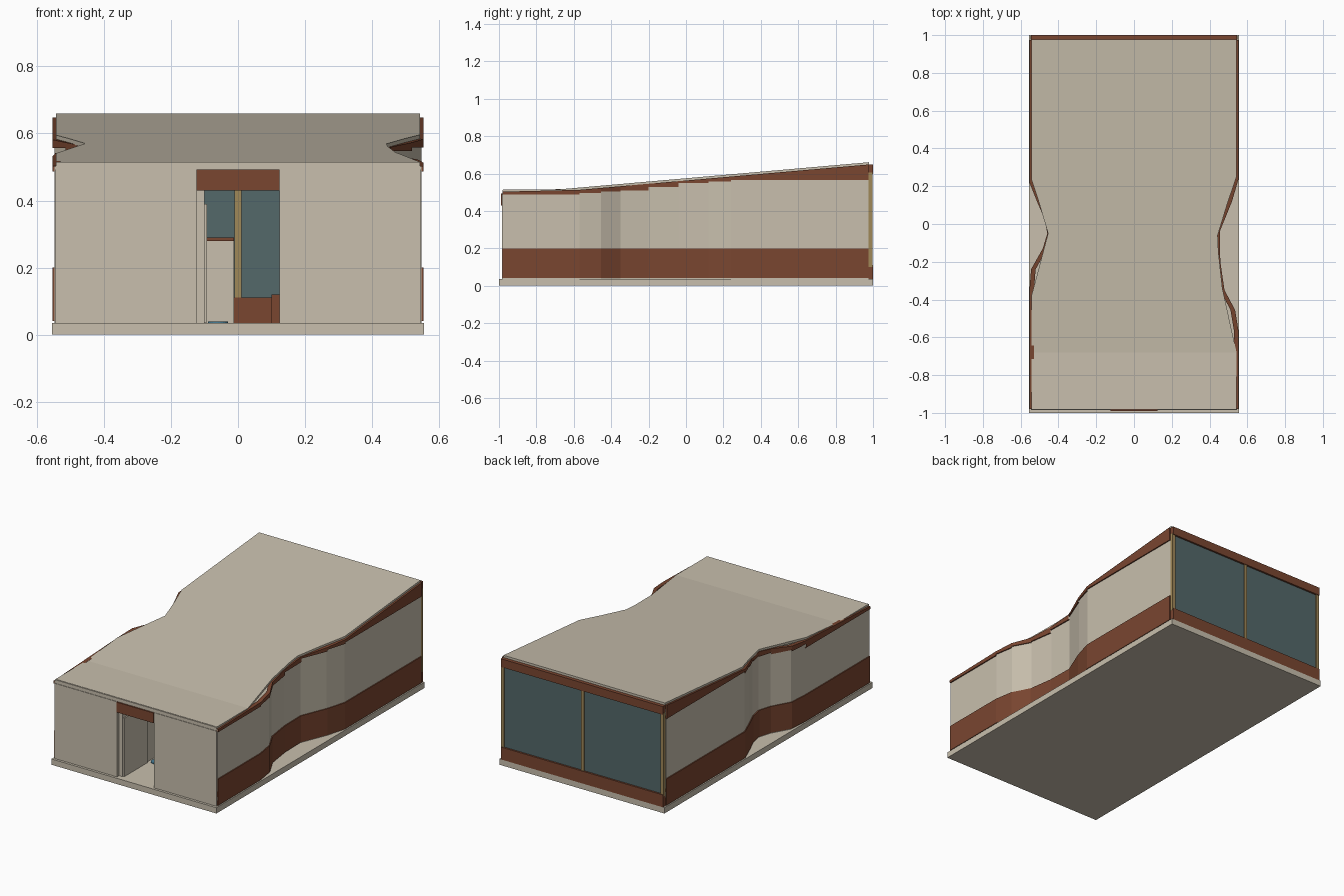
import bpy, bmesh

if "Cube" in bpy.data.objects:
    bpy.data.objects.remove(bpy.data.objects["Cube"])


def material(name, rgb):
    lin = [(c / 255 / 12.92) if c < 10 else ((c / 255 + 0.055) / 1.055) ** 2.4 for c in rgb]
    m = bpy.data.materials.new(name)
    m.diffuse_color = (*lin, 1)
    m.use_nodes = True
    m.node_tree.nodes["Principled BSDF"].inputs["Base Color"].default_value = m.diffuse_color
    return m


BEIGE = material("warm plaster", (200, 191, 173))
BROWN = material("brown timber", (122, 70, 48))
GLASS = material("dark teal glass", (84, 104, 106))
TAN = material("tan frame", (160, 136, 88))
BLUE = material("blue rug", (70, 125, 150))


def finish(name, bm, mat):
    bmesh.ops.recalc_face_normals(bm, faces=bm.faces)
    mesh = bpy.data.meshes.new(name)
    bm.to_mesh(mesh)
    bm.free()
    mesh.materials.append(mat)
    ob = bpy.data.objects.new(name, mesh)
    bpy.context.collection.objects.link(ob)
    return ob


def box(name, x0, x1, y0, y1, z0, z1, mat):
    bm = bmesh.new()
    bmesh.ops.create_cube(bm, size=1)
    for v in bm.verts:
        v.co = (x1 if v.co.x > 0 else x0, y1 if v.co.y > 0 else y0, z1 if v.co.z > 0 else z0)
    return finish(name, bm, mat)


def roof_z(y):
    return 0.515 + max(0, y + 0.68) * 0.145 / 1.655


def under(y):
    return roof_z(y) - 0.012


def ribbon(name, path, side, outer, inner, bottom, top, mat):
    """Wall strip along a (y, x) path; bottom and top are functions of (segment, y)."""
    bm = bmesh.new()
    for i, ((ya, xa), (yb, xb)) in enumerate(zip(path, path[1:])):
        v = [bm.verts.new((side * (x + o), y, h(i, y)))
             for (y, x) in ((ya, xa), (yb, xb))
             for o, h in ((outer, bottom), (outer, top), (inner, top), (inner, bottom))]
        for k in range(4):
            n = (k + 1) % 4
            bm.faces.new((v[k], v[n], v[n + 4], v[k + 4]))
        # end caps where the strip starts, ends or steps
        if i == 0:
            bm.faces.new(v[:4])
        if i == len(path) - 2:
            bm.faces.new(v[4:])
    bmesh.ops.remove_doubles(bm, verts=bm.verts, dist=0.0001)
    return finish(name, bm, mat)


# floor slab
box("floor_slab", -0.555, 0.555, -1, 1, 0, 0.035, BEIGE)

# curved side walls with timber skirting and stepped top trim
right = [(-0.98, 0.547), (-0.57, 0.547), (-0.455, 0.528), (-0.35, 0.472), (-0.2, 0.45),
         (-0.04, 0.447), (0.12, 0.512), (0.24, 0.547), (0.975, 0.547)]
left = [(-0.98, 0.547), (-0.36, 0.547), (-0.24, 0.538), (-0.13, 0.476), (-0.05, 0.452),
        (0.03, 0.468), (0.12, 0.507), (0.22, 0.547), (0.975, 0.547)]
steps_right = [0.487, 0.495, 0.503, 0.508, 0.527, 0.548, 0.558, 0.566]
steps_left = [0.487, 0.51, 0.518, 0.527, 0.535, 0.545, 0.556, 0.566]
for label, path, side, steps in (("right", right, 1, steps_right), ("left", left, -1, steps_left)):
    ribbon(label + "_wall", path, side, 0, -0.015, lambda i, y: 0.035,
           lambda i, y: under(y) - 0.002, BEIGE)
    ribbon(label + "_skirting", path, side, 0.006, -0.002, lambda i, y: 0.04,
           lambda i, y: 0.2, BROWN)
    ribbon(label + "_top_trim", path, side, 0.007, -0.017, lambda i, y: steps[i],
           lambda i, y: under(y), BROWN)

# sloping roof sheet with waisted outline
outline = [(0.543, -0.978), (0.543, -0.68), (0.468, -0.34), (0.447, -0.15), (0.443, -0.06),
           (0.495, 0.11), (0.543, 0.25), (0.543, 0.978), (-0.543, 0.978), (-0.543, 0.235),
           (-0.505, 0.12), (-0.455, -0.05), (-0.543, -0.38), (-0.543, -0.68), (-0.543, -0.978)]
bm = bmesh.new()
rings = [[bm.verts.new((x, y, roof_z(y) - t)) for x, y in outline] for t in (0, 0.014)]
n = len(outline)
for r in rings:
    bm.faces.new([r[0], r[1], r[n - 2], r[n - 1]])  # flat front part
    bm.faces.new(r[1:n - 1])                        # sloping part
for k in range(n):
    m = (k + 1) % n
    bm.faces.new((rings[0][k], rings[0][m], rings[1][m], rings[1][k]))
finish("roof", bm, BEIGE)

# front wall, door lintel and upper fascia
for label, s in (("left", -1), ("right", 1)):
    box("front_wall_" + label, *sorted((s * 0.124, s * 0.545)), -0.985, -0.965, 0.035, 0.492, BEIGE)
box("front_fascia", -0.543, 0.543, -0.982, -0.965, 0.492, 0.513, BEIGE)
box("door_lintel", -0.124, 0.124, -0.99, -0.962, 0.43, 0.492, BROWN)

# glazed back wall
box("back_glass", -0.535, 0.535, 0.983, 0.989, 0.1, 0.61, GLASS)
box("back_sill", -0.545, 0.545, 0.975, 1.0, 0.035, 0.11, BROWN)
box("back_beam", -0.545, 0.545, 0.975, 1.0, 0.597, 0.647, BROWN)
for label, x in (("left", -0.537), ("middle", 0), ("right", 0.537)):
    box("back_post_" + label, x - 0.01, x + 0.01, 0.977, 0.996, 0.1, 0.605, TAN)

# entrance partition, open door and inside furniture
box("entrance_partition", -0.124, -0.1, -0.965, -0.45, 0.035, 0.43, BEIGE)
box("open_door", -0.1, -0.092, -0.96, -0.74, 0.036, 0.39, BEIGE)
box("counter", -0.35, -0.012, -0.1, 0.0, 0.035, 0.28, BEIGE)
box("counter_top", -0.35, -0.012, -0.11, 0.01, 0.28, 0.29, BROWN)
box("bench", 0.1, 0.35, 0.3, 0.5, 0.035, 0.12, BROWN)
bpy.ops.mesh.primitive_cylinder_add(vertices=24, radius=0.03, depth=0.004, location=(-0.06, -0.7, 0.037))
rug = bpy.context.object
rug.name = "round_rug"
rug.data.materials.append(BLUE)
